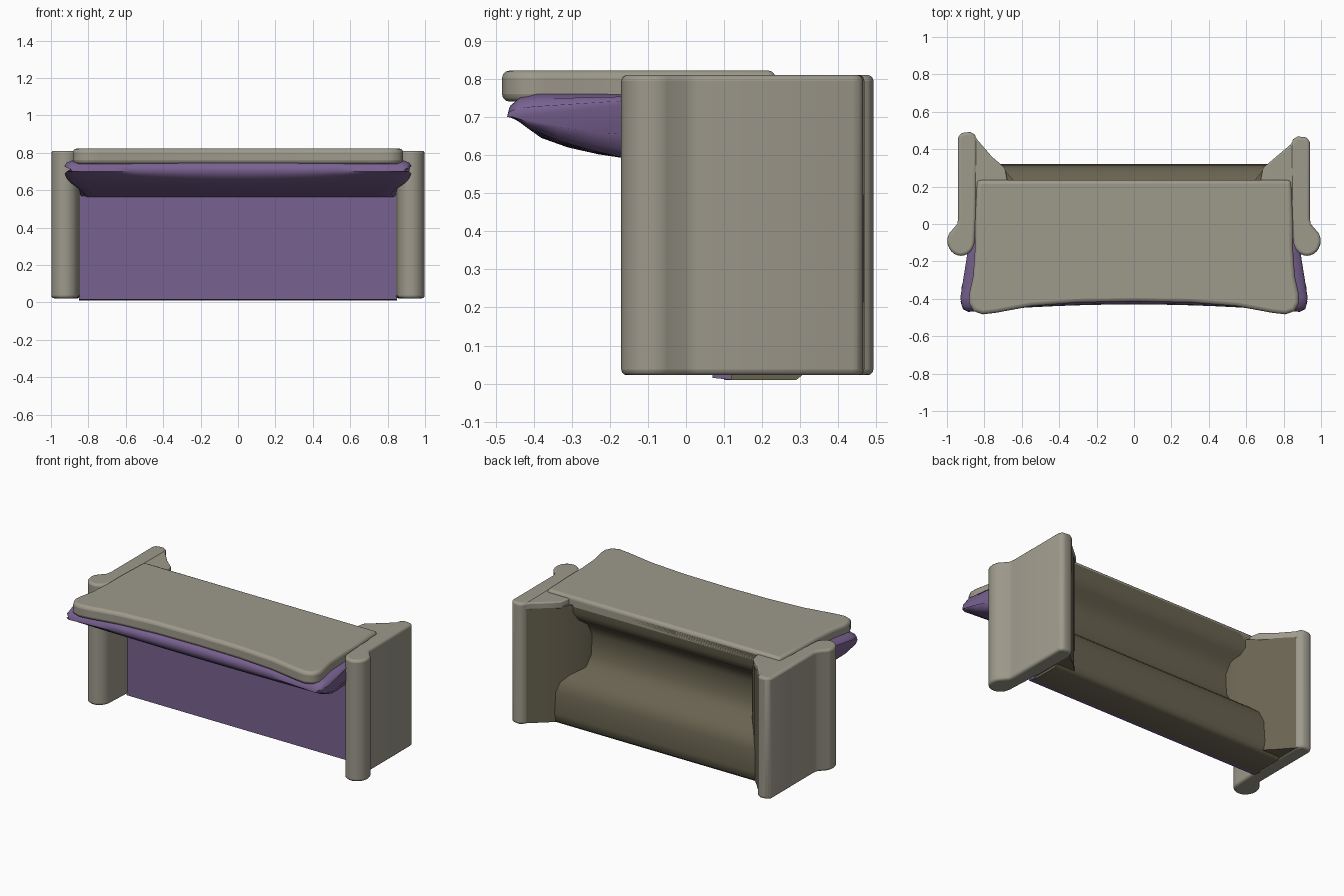
import bpy, bmesh, math
from mathutils import Vector

if "Cube" in bpy.data.objects:
    bpy.data.objects.remove(bpy.data.objects["Cube"])


def material(name, rgb):
    m = bpy.data.materials.new(name)
    m.diffuse_color = (*rgb, 1)
    m.use_nodes = True
    m.node_tree.nodes["Principled BSDF"].inputs["Base Color"].default_value = m.diffuse_color
    return m


STONE = material("stone", (0.34, 0.32, 0.26))
PURPLE = material("purple", (0.19, 0.12, 0.28))
OLIVE = material("olive", (0.14, 0.125, 0.08))


def finish(name, bm, mat, bevel=0.0):
    bmesh.ops.recalc_face_normals(bm, faces=bm.faces)
    mesh = bpy.data.meshes.new(name)
    bm.to_mesh(mesh)
    bm.free()
    mesh.materials.append(mat)
    ob = bpy.data.objects.new(name, mesh)
    bpy.context.collection.objects.link(ob)
    bpy.ops.object.select_all(action='DESELECT')
    ob.select_set(True)
    bpy.context.view_layer.objects.active = ob
    if bevel:
        mod = ob.modifiers.new("soft_edges", 'BEVEL')
        mod.width = bevel
        mod.segments = 3
        mod.limit_method = 'ANGLE'
        mod.angle_limit = math.radians(50)
    bpy.ops.object.shade_smooth_by_angle(angle=math.radians(50))
    return ob


def loft(name, rings, mat, bevel=0.0):
    """Join equal-length closed rings of points and cap both ends."""
    bm = bmesh.new()
    vs = [[bm.verts.new(p) for p in ring] for ring in rings]
    n = len(vs[0])
    for a, b in zip(vs, vs[1:]):
        for i in range(n):
            j = (i + 1) % n
            bm.faces.new((a[i], a[j], b[j], b[i]))
    bm.faces.new(vs[0])
    bm.faces.new(vs[-1])
    return finish(name, bm, mat, bevel)


def prism(name, pts, axis, lo, hi, mat, bevel=0.0):
    """Extrude a closed 2D outline: 'z' takes (x, y), 'x' takes (y, z)."""
    if axis == 'z':
        rings = [[Vector((a, b, h)) for a, b in pts] for h in (lo, hi)]
    else:
        rings = [[Vector((h, a, b)) for a, b in pts] for h in (lo, hi)]
    return loft(name, rings, mat, bevel)


def interp(table, v):
    for (a, fa), (b, fb) in zip(table, table[1:]):
        if v <= b:
            return fa + (fb - fa) * max(0, v - a) / (b - a)
    return table[-1][1]


# side panels: round front column and flat outer wall
column = [(0.925 + 0.073 * math.cos(math.radians(t)), -0.09 + 0.08 * math.sin(math.radians(t)))
          for t in range(180, 405, 15)]
panel_plan = column + [(0.945, 0.0), (0.94, 0.03), (0.94, 0.45), (0.925, 0.475), (0.875, 0.48),
                       (0.85, 0.465), (0.84, 0.43), (0.845, 0.04)]
# inner back corners: lining of the side wall running diagonally into the recess
corner_plan = [(0.86, 0.46), (0.832, 0.43), (0.76, 0.36), (0.70, 0.30), (0.60, 0.18),
               (0.58, 0.12), (0.86, 0.12)]
cap_plan = [(0.86, 0.47), (0.835, 0.435), (0.76, 0.36), (0.69, 0.30), (0.67, 0.20), (0.86, 0.12)]
for label, s in (("right", 1), ("left", -1)):
    def flip(pts):
        return [(s * x, y - 0.012 * s if y > 0.4 else y) for x, y in pts]
    prism(label + "_side_panel", flip(panel_plan), 'z', 0.022, 0.81, STONE, 0.015)
    prism(label + "_inner_corner", flip(corner_plan), 'z', 0.025, 0.77, OLIVE)
    prism(label + "_corner_cap", flip(cap_plan), 'z', 0.76, 0.805, STONE, 0.008)

# counter top with flared, rounded front corners
half = [(0.0, -0.415), (0.3, -0.42), (0.55, -0.44), (0.74, -0.475), (0.81, -0.483), (0.86, -0.465),
        (0.883, -0.42), (0.88, -0.37), (0.86, -0.28), (0.85, -0.13), (0.85, 0.0), (0.84, 0.235)]
top_plan = half + [(-x, y) for x, y in reversed(half[1:])]
prism("counter_top", top_plan, 'z', 0.74, 0.822, STONE, 0.02)

# hollowed back body: thick foot with a lip, recess, upper lip
body_profile = [(0.10, 0.01), (0.29, 0.01), (0.315, 0.03), (0.32, 0.08), (0.315, 0.22), (0.295, 0.28),
                (0.25, 0.32), (0.17, 0.36), (0.135, 0.43), (0.13, 0.56), (0.16, 0.63), (0.21, 0.67),
                (0.235, 0.72), (0.235, 0.80), (0.10, 0.80)]
prism("back_body", body_profile, 'x', -0.84, 0.84, OLIVE)

# purple front panel
prism("front_panel", [(0.07, 0.015), (0.12, 0.01), (0.12, 0.62), (0.07, 0.62)], 'x', -0.85, 0.85, PURPLE)

# purple skirt under the counter: lip profile swept sideways, following the flared top
lip = [(-0.36, 0.76), (-0.40, 0.75), (-0.425, 0.73), (-0.43, 0.70), (-0.415, 0.67), (-0.38, 0.645),
       (-0.31, 0.62), (-0.23, 0.602), (-0.15, 0.59), (-0.03, 0.575), (0.10, 0.56), (0.10, 0.76)]
width = [(-0.43, 0.885), (-0.415, 0.915), (-0.37, 0.93), (-0.30, 0.92), (-0.15, 0.87), (0.10, 0.85)]
stations = [-1 + i / 8 for i in range(17)]
stations = [-1, -0.985, -0.95] + stations[1:-1] + [0.95, 0.985, 1]
rings = []
for s in stations:
    squeeze = {1: 0.45, 0.985: 0.8}.get(abs(s), 1.0)
    ring = []
    for y, z in lip:
        front = max(0.0, min(1.0, (-0.15 - y) / 0.25))
        z += 0.03 * front * s * s if z < 0.69 else 0
        z = 0.70 + (z - 0.70) * squeeze if y < 0.0 else z
        ring.append(Vector((s * interp(width, y), y - 0.04 * front * s * s, z)))
    rings.append(ring)
loft("counter_skirt", rings, PURPLE)
